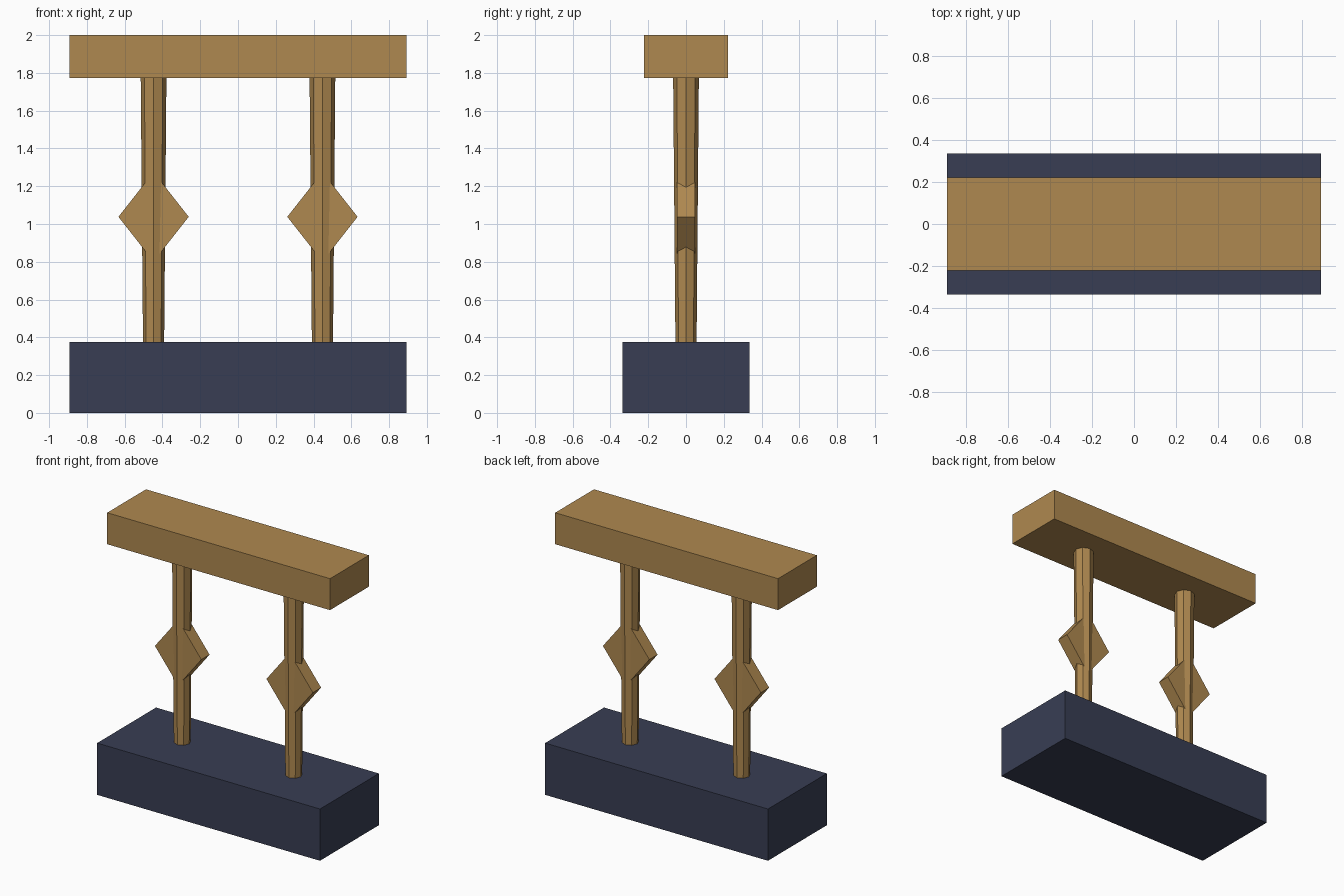
import bpy
import bmesh

cube = bpy.data.objects.get("Cube")
if cube:
    bpy.data.objects.remove(cube, do_unlink=True)


def material(name, colour):
    mat = bpy.data.materials.new(name)
    mat.use_nodes = True
    mat.diffuse_color = (*colour, 1)
    bsdf = next(n for n in mat.node_tree.nodes if n.type == 'BSDF_PRINCIPLED')
    bsdf.inputs["Base Color"].default_value = (*colour, 1)
    return mat


wood = material("tan wood", (0.43, 0.25, 0.08))
slate = material("dark slate blue", (0.04, 0.048, 0.088))


def add_object(name, bm, mat, location):
    mesh = bpy.data.meshes.new(name)
    bmesh.ops.recalc_face_normals(bm, faces=bm.faces)
    bm.to_mesh(mesh)
    bm.free()
    mesh.materials.append(mat)
    obj = bpy.data.objects.new(name, mesh)
    obj.location = location
    bpy.context.collection.objects.link(obj)
    return obj


def box(name, mat, width, depth, bottom, top):
    bm = bmesh.new()
    bmesh.ops.create_cube(bm, size=1)
    bmesh.ops.scale(bm, vec=(width, depth, top - bottom), verts=bm.verts)
    add_object(name, bm, mat, (0, 0, (bottom + top) / 2))


def post(name, x, bottom, top):
    # Eight-sided shaft, slightly wider at the top
    bm = bmesh.new()
    bmesh.ops.create_cone(bm, cap_ends=True, segments=8, radius1=0.056,
                          radius2=0.068, depth=top - bottom)
    add_object(name, bm, wood, (x, 0, (bottom + top) / 2))


def diamond(name, x, z, half_width, half_height, depth):
    # Flat lozenge extruded from front to back
    bm = bmesh.new()
    outline = [(half_width, 0), (0, half_height), (-half_width, 0), (0, -half_height)]
    face = bm.faces.new([bm.verts.new((px, -depth / 2, pz)) for px, pz in outline])
    extruded = bmesh.ops.extrude_face_region(bm, geom=[face], use_keep_orig=True)
    moved = [v for v in extruded["geom"] if isinstance(v, bmesh.types.BMVert)]
    bmesh.ops.translate(bm, vec=(0, depth, 0), verts=moved)
    add_object(name, bm, wood, (x, 0, z))


# Base and top beam
box("base_block", slate, 1.786, 0.674, 0, 0.375)
box("top_beam", wood, 1.786, 0.444, 1.772, 2)

# Posts with their diamond ornaments
for side, sign in (("left", 1), ("right", -1)):
    post(side + "_post", sign * 0.447, 0.375, 1.772)
    diamond(side + "_diamond", sign * 0.447, 1.038, 0.186, 0.237, 0.094)
